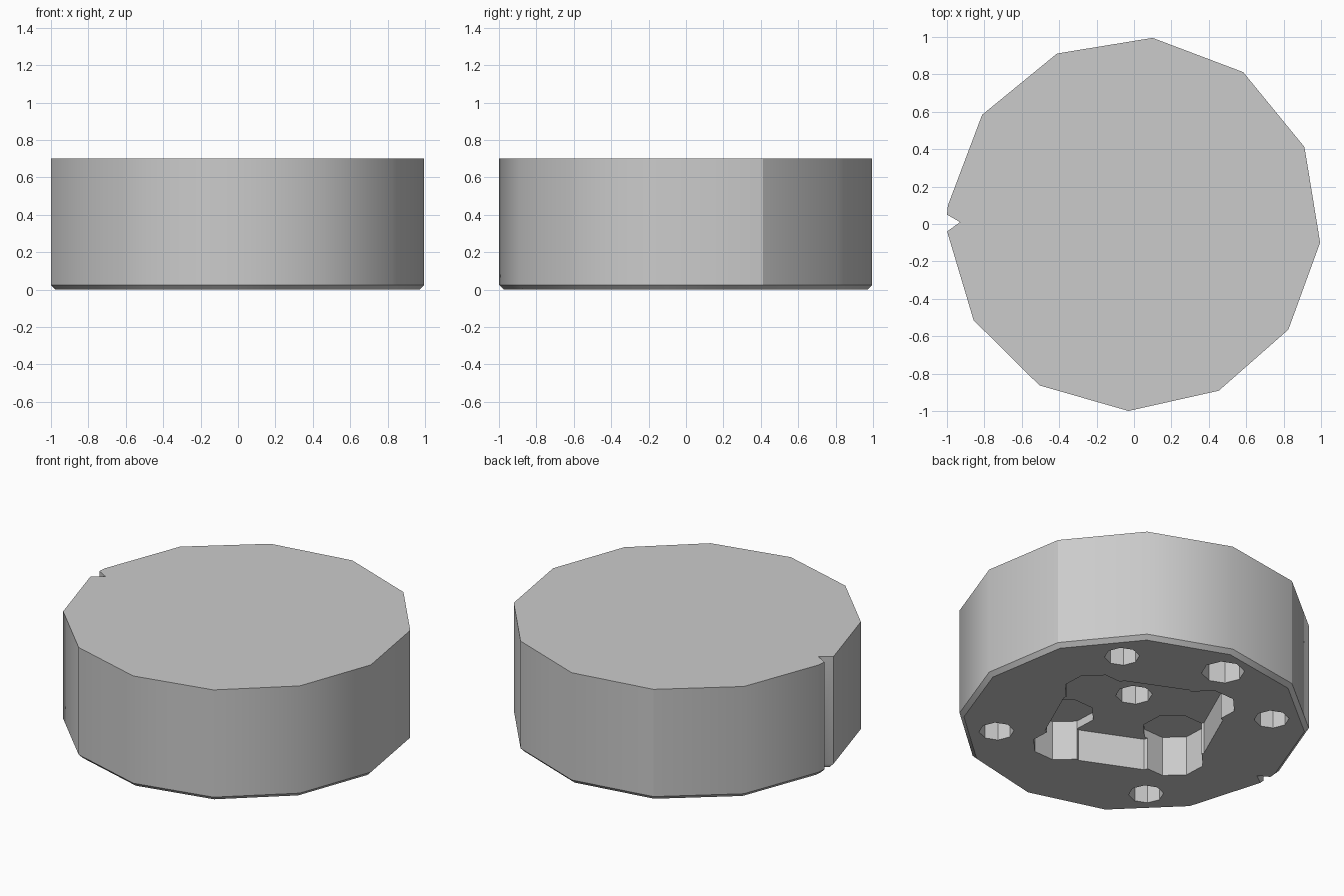
import bpy
import bmesh
from math import radians, cos, sin, pi

HEIGHT, CHAMFER = 0.7, 0.025
POCKET_DEPTH, LOBE_DEPTH, HOLE_DEPTH = 0.2, 0.25, 0.36
LOBE_TURN = 21

if "Cube" in bpy.data.objects:
    bpy.data.objects.remove(bpy.data.objects["Cube"])

grey = bpy.data.materials.new("light_grey")
grey.use_nodes = True
color = (0.6, 0.6, 0.6, 1)
grey.diffuse_color = color
grey.node_tree.nodes["Principled BSDF"].inputs["Base Color"].default_value = color


def polar(radius, degrees):
    a = radians(degrees)
    return radius * cos(a), radius * sin(a)


def make_prism(name, layers):
    """Stack outlines of equal length, given as (points, z), into a closed solid."""
    bm = bmesh.new()
    rings = [[bm.verts.new((x, y, z)) for x, y in pts] for pts, z in layers]
    n = len(rings[0])
    for low, high in zip(rings, rings[1:]):
        for i in range(n):
            j = (i + 1) % n
            bm.faces.new((low[i], low[j], high[j], high[i]))
    bm.faces.new(rings[0][::-1])
    bm.faces.new(rings[-1])
    bmesh.ops.recalc_face_normals(bm, faces=bm.faces)
    mesh = bpy.data.meshes.new(name)
    bm.to_mesh(mesh)
    bm.free()
    mesh.materials.append(grey)
    obj = bpy.data.objects.new(name, mesh)
    bpy.context.collection.objects.link(obj)
    return obj


def cut_round(body, center, radius, top, turn=0.0, sides=8):
    """Cut a faceted round recess from the underside up to the height top."""
    cx, cy = center
    ring = [polar(radius, turn + 360 * i / sides) for i in range(sides)]
    ring = [(cx + x, cy + y) for x, y in ring]
    cutter = make_prism("recess_cutter", [(ring, -0.1), (ring, top)])
    cutter.hide_render = True
    mod = body.modifiers.new("recess", "BOOLEAN")
    mod.operation = "DIFFERENCE"
    mod.solver = "EXACT"
    mod.object = cutter
    bpy.context.view_layer.objects.active = body
    bpy.ops.object.modifier_apply(modifier=mod.name)
    bpy.data.objects.remove(cutter)


# Faceted round body: two half arcs, closed by a small V notch on the -x side
first, middle, last = 182.3, 354.3, 534.3
lower_arc = [first + (middle - first) * i / 6 for i in range(6)]
upper_arc = [middle + (last - middle) * i / 6 for i in range(7)]
outline = [polar(1, a) for a in lower_arc + upper_arc]
outline += [(-1, 0.05), (-0.93, 0.01)]
inner = [(x * (1 - CHAMFER), y * (1 - CHAMFER)) for x, y in outline]
body = make_prism("round_body", [(inner, 0), (outline, CHAMFER), (outline, HEIGHT)])

# Central pocket with four deeper lobes around it
cut_round(body, (0, 0), 0.51, POCKET_DEPTH, LOBE_TURN + 22.5)
for quarter in range(4):
    angle = LOBE_TURN + 90 * quarter
    cut_round(body, polar(0.46, angle), 0.18, LOBE_DEPTH, angle + 4)

# Centre hole, four corner holes and one larger hole at the back
cut_round(body, (0, 0), 0.105, HOLE_DEPTH + POCKET_DEPTH)
for sx in (-1, 1):
    for sy in (-1, 1):
        cut_round(body, (sx * 0.557, sy * 0.557), 0.1, HOLE_DEPTH)
cut_round(body, (0, 0.79), 0.123, HOLE_DEPTH)

# Smooth round walls with sharp rims and two creases in the outer wall
bpy.ops.object.select_all(action="DESELECT")
body.select_set(True)
bpy.context.view_layer.objects.active = body
bpy.ops.object.shade_smooth_by_angle(angle=pi * 0.19)
creases = [polar(1, a) for a in (upper_arc[1], upper_arc[4])]
verts = body.data.vertices
for edge in body.data.edges:
    a, b = (verts[i].co for i in edge.vertices)
    if abs(a.z - b.z) > HEIGHT / 2:
        for x, y in creases:
            if (a.x - x) ** 2 + (a.y - y) ** 2 < 0.001:
                edge.use_edge_sharp = True
